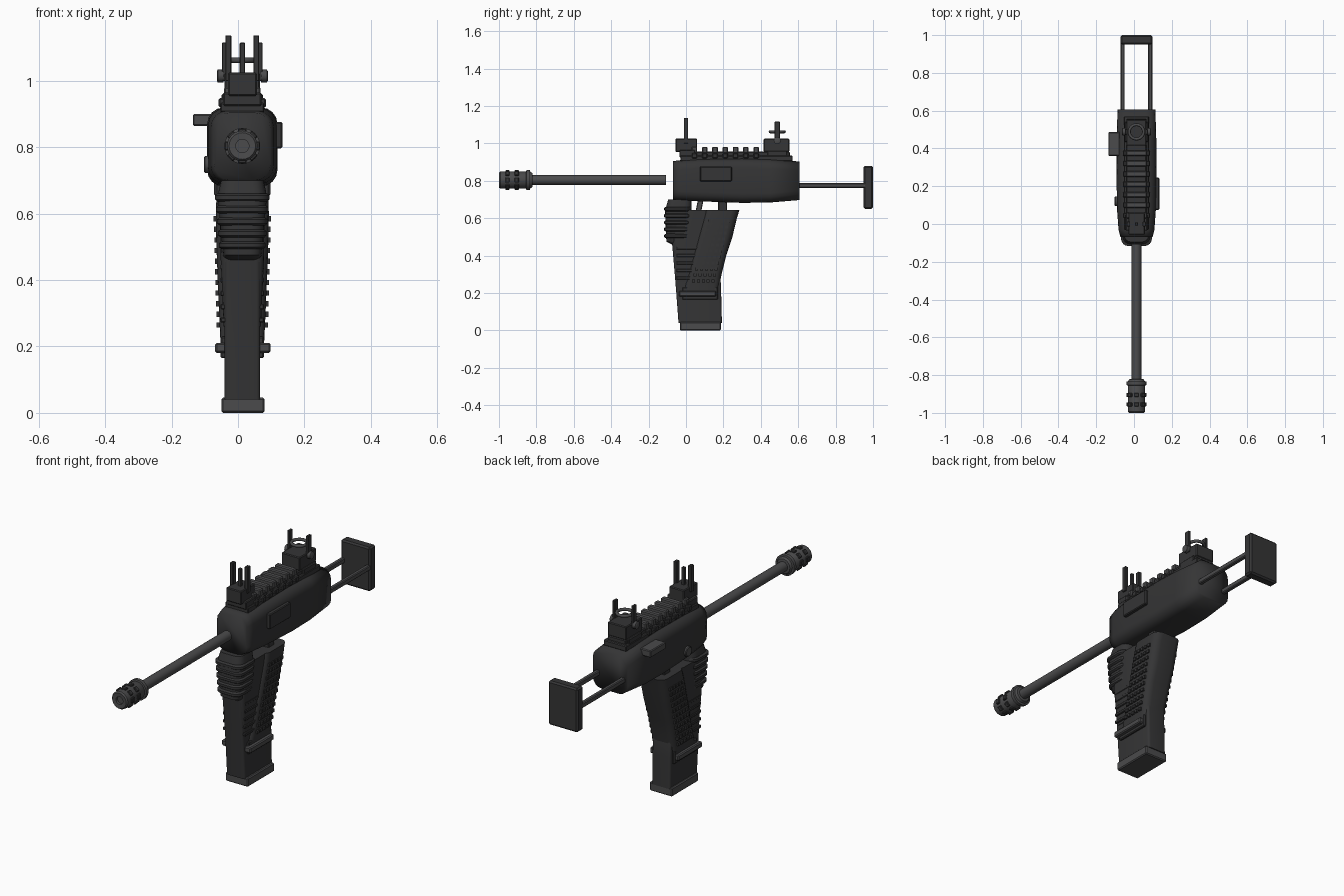
import bpy, bmesh, math
from mathutils import Vector

if "Cube" in bpy.data.objects:
    bpy.data.objects.remove(bpy.data.objects["Cube"])

CX = 0.013  # centre plane of the body


def material(name, v):
    m = bpy.data.materials.new(name)
    m.diffuse_color = (v, v, v * 1.03, 1)
    m.use_nodes = True
    m.node_tree.nodes["Principled BSDF"].inputs["Base Color"].default_value = m.diffuse_color
    return m


DARK = material("dark_polymer", 0.035)
METAL = material("worn_metal", 0.07)


def finish(name, bm, mat, angle=35):
    bmesh.ops.recalc_face_normals(bm, faces=bm.faces)
    me = bpy.data.meshes.new(name)
    bm.to_mesh(me)
    bm.free()
    ob = bpy.data.objects.new(name, me)
    bpy.context.collection.objects.link(ob)
    me.materials.append(mat)
    bpy.ops.object.select_all(action='DESELECT')
    ob.select_set(True)
    bpy.context.view_layer.objects.active = ob
    bpy.ops.object.shade_smooth_by_angle(angle=math.radians(angle))
    return ob


def box(name, x, y, z, mat=DARK, bevel=0.004):
    """Bevelled box from (min, max) pairs."""
    bm = bmesh.new()
    bmesh.ops.create_cube(bm, size=1)
    for v in bm.verts:
        v.co = Vector([(a + b) / 2 + c * (b - a) for (a, b), c in zip((x, y, z), v.co)])
    if bevel:
        bmesh.ops.bevel(bm, geom=bm.edges[:], offset=bevel, segments=1, affect='EDGES')
    return finish(name, bm, mat, 30)


def lathe(name, profile, centre, axis, mat=METAL, n=24):
    """Spin (position, radius) pairs about the x or y axis."""
    bm = bmesh.new()
    rings = []
    for p, r in profile:
        ring = []
        for i in range(n):
            a = 2 * math.pi * i / n
            u, w = r * math.cos(a), r * math.sin(a)
            co = (p, centre[0] + u, centre[1] + w) if axis == 'x' else (centre[0] + u, p, centre[1] + w)
            ring.append(bm.verts.new(co))
        rings.append(ring)
    skin(bm, rings)
    return finish(name, bm, mat)


def skin(bm, rings):
    n = len(rings[0])
    for a, b in zip(rings, rings[1:]):
        for i in range(n):
            bm.faces.new((a[i], a[(i + 1) % n], b[(i + 1) % n], b[i]))
    bm.faces.new(rings[0])
    bm.faces.new(rings[-1])


def loft(name, axis, sections, mat=DARK, angle=40):
    """Rounded-rectangle loft; section = (pos, half width, low, high, corner radius)."""
    bm = bmesh.new()
    rings = []
    for p, hw, lo, hi, r in sections:
        ring, hh, c = [], (hi - lo) / 2, (hi + lo) / 2
        for k, (sx, sy) in enumerate(((1, 1), (-1, 1), (-1, -1), (1, -1))):
            for j in range(5):
                a = math.pi / 2 * (k + j / 4)
                u = CX + sx * (hw - r) + r * math.cos(a)
                w = c + sy * (hh - r) + r * math.sin(a)
                ring.append(bm.verts.new((u, p, w) if axis == 'y' else (u, w, p)))
        rings.append(ring)
    skin(bm, rings)
    return finish(name, bm, mat, angle)


# Receiver: softly shaded barrel-sided shell
loft("receiver", 'y', [(-0.07, .085, .70, .905, .05), (-0.03, .095, .695, .91, .05),
                       (0.08, .103, .69, .917, .05), (0.3, .106, .682, .92, .05),
                       (0.45, .105, .684, .915, .05), (0.607, .1, .697, .903, .05)], angle=100)
box("ejection_port", (0.1, 0.134), (0.075, 0.245), (0.797, 0.876))
box("charging_handle", (-0.136, -0.075), (0.36, 0.487), (0.864, 0.9), METAL)
lathe("selector_button", [(-0.102, .022), (-0.099, .026), (-0.08, .026)], (0.12, 0.748), 'x')

# Barrel and ringed muzzle device
lathe("barrel", [(-0.85, .026), (-0.107, .026)], (CX, 0.804), 'y')
lathe("muzzle", [(-0.985, .02), (-0.998, .02), (-1.0, .04), (-0.993, .046), (-0.835, .046),
                 (-0.822, .038), (-0.82, .025)], (CX, 0.804), 'y')
for i, y in enumerate((-0.955, -0.905)):
    for k in range(8):
        a = math.pi / 4 * k
        ob = box(f"muzzle_fin_{i}_{k}", (-.013, .013), (-.011, .011), (.03, .053), DARK, .003)
        ob.rotation_euler = (0, a, 0)
        ob.location = (CX, y, 0.804)
lathe("muzzle_collar", [(-0.855, .046), (-0.853, .054), (-0.835, .054), (-0.833, .046)], (CX, 0.804), 'y')

# Sliding stock
for s in (-1, 1):
    x = CX + s * 0.073
    box(f"stock_rod_{s}", (x - .011, x + .011), (0.5, 0.965), (0.762, 0.788), METAL)
box("butt_plate", (-0.072, 0.098), (0.949, 1.0), (0.65, 0.88), DARK, .008)

# Top rail with teeth and side notches
box("rail_base", (-0.053, 0.079), (-0.03, 0.57), (0.905, 0.935))
box("rail_top", (-0.04, 0.066), (-0.035, 0.555), (0.93, 0.956))
for i in range(7):
    y = 0.045 + i * 0.055
    box(f"rail_tooth_{i}", (-0.042, 0.068), (y - .015, y + .015), (0.945, 0.982), METAL, .005)
    box(f"rail_notch_{i}", (-0.058, 0.084), (y - .014, y + .014), (0.92, 0.948), DARK)

# Front sight
box("front_sight_block", (-0.03, 0.057), (-0.056, 0.06), (0.955, 1.025))
box("front_sight_foot", (-0.045, 0.071), (-0.035, 0.05), (0.925, 0.965))
box("front_sight_pin", (CX - .008, CX + .008), (-.008, .008), (1.02, 1.115), DARK, .002)
for s in (-1, 1):
    x = CX + s * 0.042
    box(f"front_sight_ear_{s}", (x - .009, x + .009), (-.012, .012), (1.0, 1.137), DARK, .002)

# Rear sight with flat ring and adjustment knobs
box("rear_sight_block", (-0.04, 0.066), (0.415, 0.553), (0.955, 1.025))
box("rear_sight_foot", (-0.05, 0.076), (0.435, 0.54), (0.93, 0.96))
lathe("rear_sight_knob", [(-0.064, .014), (-0.061, .019), (-0.044, .019), (-0.043, .01), (0.069, .01),
                          (0.07, .019), (0.087, .019), (0.09, .014)], (0.488, 1.015), 'x')
for s in (-1, 1):
    x = CX + s * 0.054
    box(f"rear_sight_ear_{s}", (x - .007, x + .007), (0.474, 0.502), (1.0, 1.116), DARK, .002)
bpy.ops.mesh.primitive_torus_add(location=(CX, 0.488, 1.062), major_radius=0.038, minor_radius=0.008,
                                 major_segments=28, minor_segments=8)
ring = bpy.context.object
ring.name = "rear_sight_ring"
ring.data.materials.append(METAL)
bpy.ops.object.shade_smooth()

# Slanted pistol grip; lo/hi edges are reused for the stippling
GRIP = [(0.217, .066, -.015, .175, .03), (0.3, .07, .008, .19, .035), (0.4, .074, .034, .215, .035),
        (0.5, .078, .06, .248, .04), (0.6, .08, .088, .272, .04), (0.645, .078, .1, .286, .04)]
loft("grip", 'z', GRIP)
box("grip_bridge", (-0.03, 0.056), (0.172, 0.22), (0.63, 0.7))
trig = box("trigger", (-.012, .012), (-.015, .015), (-.045, .045), METAL)
trig.location = (CX, 0.07, 0.655)
trig.rotation_euler = (-0.2, 0, 0)

bm = bmesh.new()
for r in range(11):
    z = 0.265 + r * 0.032
    t = (z - 0.217) / 0.428
    lo, hi, hw = -.015 + .115 * t, .175 + .108 * t, .067 + .012 * t
    for c in range(5):
        y = lo + .042 + (hi - lo - .084) * c / 4
        for s in (-1, 1):
            d = bmesh.ops.create_cube(bm, size=0.016)
            bmesh.ops.translate(bm, verts=d['verts'], vec=(CX + s * (hw + .001), y, z))
finish("grip_stippling", bm, DARK, 30)

# Magazine, its well and floor plate
loft("magazine", 'z', [(0.04, .054, -.04, .192, .012), (0.2, .054, -.052, .188, .012),
                       (0.3, .054, -.06, .184, .012), (0.46, .056, -.074, .14, .015)])
loft("magazine_well", 'z', [(0.26, .056, -.055, .12, .02), (0.46, .065, -.073, .14, .025),
                            (0.645, .068, -.07, .12, .025)])
box("magazine_floor_plate", (-0.05, 0.08), (-0.033, 0.187), (0, 0.046), METAL, .005)
for i in range(5):
    z = 0.28 + i * 0.04
    box(f"well_rib_{i}", (CX - .066, CX + .066), (-.052, .03 + .008 * i), (z - .008, z + .008), DARK, .003)
box("magazine_catch", (-0.069, 0.098), (-0.037, 0.16), (0.181, 0.211), METAL, .005)
box("catch_frame", (-0.052, 0.078), (-0.02, 0.17), (0.165, 0.23))

# Ribbed folded foregrip
loft("foregrip", 'z', [(0.46, .052, -.075, .02, .03), (0.475, .058, -.105, .025, .035),
                       (0.64, .073, -.112, .03, .04), (0.665, .072, -.105, .03, .04),
                       (0.7, .064, -.095, .03, .035)])
for i in range(5):
    z = 0.505 + i * 0.036
    w = .067 + .003 * i
    loft(f"foregrip_rib_{i}", 'z', [(z - .012, w - .004, -.108, .024, .035), (z - .006, w + .003, -.117, .028, .04),
                                    (z + .006, w + .003, -.117, .028, .04), (z + .012, w - .004, -.108, .024, .035)])
